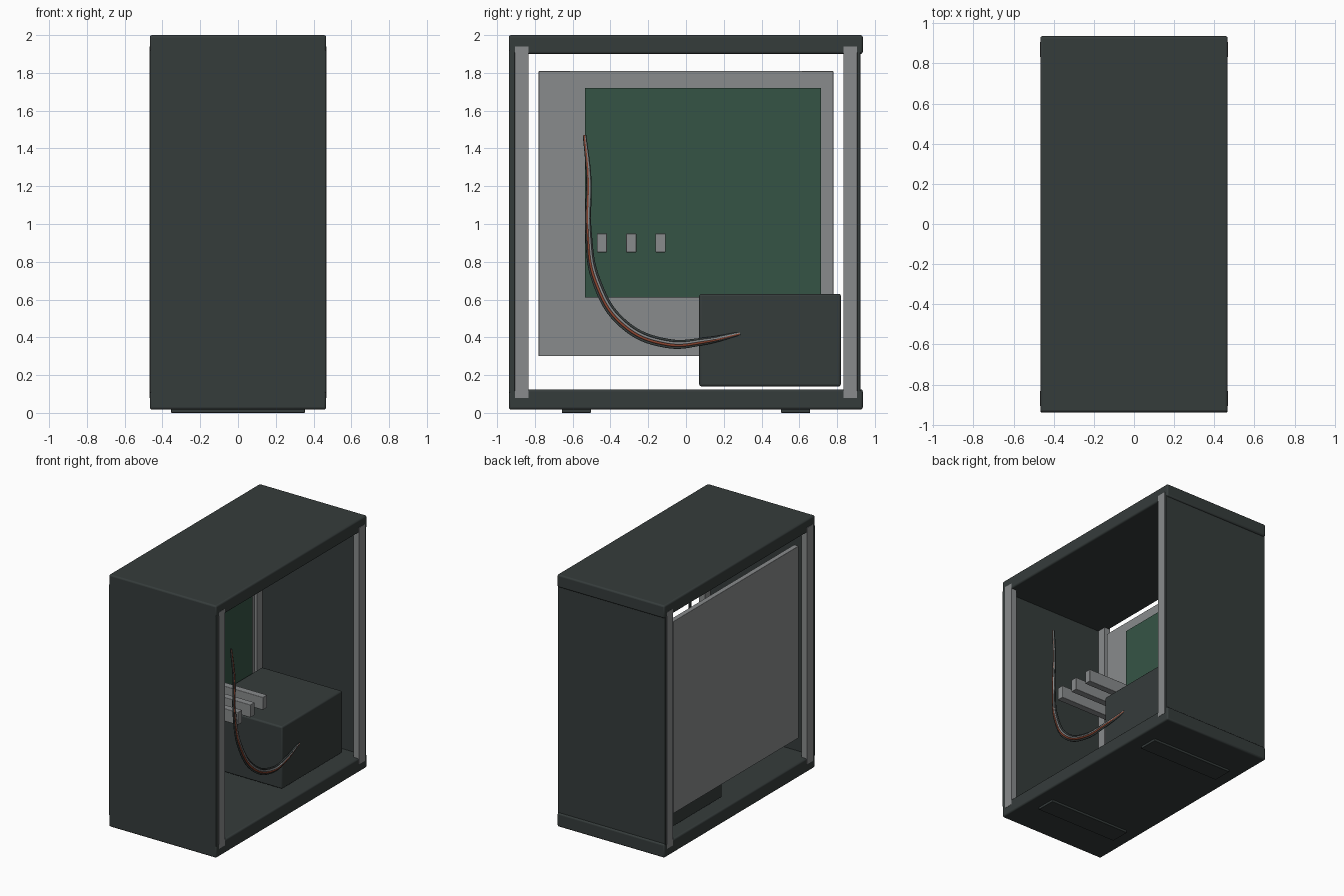
import bpy, math

if "Cube" in bpy.data.objects:
    bpy.data.objects.remove(bpy.data.objects["Cube"])


def material(name, rgb):
    m = bpy.data.materials.new(name)
    m.diffuse_color = (*rgb, 1)
    m.use_nodes = True
    m.node_tree.nodes["Principled BSDF"].inputs["Base Color"].default_value = m.diffuse_color
    return m


DARK = material("charcoal", (0.036, 0.045, 0.044))
GREY = material("metal grey", (0.25, 0.26, 0.265))
GREEN = material("board green", (0.036, 0.088, 0.060))
RED = material("wire red", (0.26, 0.06, 0.03))


def box(name, x, y, z, mat, bevel=0.0):
    """Box from (min, max) ranges, with optional rounded edges."""
    bpy.ops.mesh.primitive_cube_add(size=1, location=[sum(r) / 2 for r in (x, y, z)])
    o = bpy.context.object
    o.name = name
    o.scale = [r[1] - r[0] for r in (x, y, z)]
    bpy.ops.object.transform_apply(location=False, rotation=False, scale=True)
    o.data.materials.append(mat)
    if bevel:
        b = o.modifiers.new("rounding", 'BEVEL')
        b.width = bevel
        b.segments = 3
        bpy.ops.object.shade_smooth_by_angle(angle=math.radians(35))
    return o


W = 0.467

# Case shell: caps, front and rear panels; both sides are open
box("top_cap", (-W, W), (-0.938, 0.936), (1.90, 2.0), DARK, 0.012)
box("bottom_cap", (-W, W), (-0.938, 0.936), (0.018, 0.125), DARK, 0.012)
box("front_panel", (-W, W), (-0.938, -0.905), (0.108, 1.92), DARK, 0.004)
box("rear_panel", (-W, W), (0.905, 0.924), (0.108, 1.92), DARK, 0.004)

# Feet
for label, y in (("front", -0.58), ("rear", 0.58)):
    box(label + "_foot", (-0.355, 0.355), (y - 0.077, y + 0.077), (0, 0.03), DARK, 0.004)

# Corner rails framing the open sides
for sx, side in ((-1, "left"), (1, "right")):
    for sy, end in ((-1, "front"), (1, "rear")):
        xs = sorted((sx * 0.42, sx * (W + 0.002)))
        ys = sorted((sy * 0.833, sy * 0.906))
        box(f"{end}_{side}_rail", xs, ys, (0.08, 1.94), GREY)

# Tray with the circuit board
box("board_tray", (-0.435, -0.395), (-0.78, 0.78), (0.30, 1.81), GREY, 0.003)
box("circuit_board", (-0.395, -0.375), (-0.535, 0.715), (0.61, 1.72), GREEN)

# Expansion cards
for i, y in enumerate((-0.445, -0.29, -0.135)):
    box(f"expansion_card_{i + 1}", (-0.38, 0.33), (y - 0.027, y + 0.027), (0.85, 0.95), GREY, 0.004)

# Power supply
box("power_supply", (-0.365, 0.335), (0.07, 0.82), (0.14, 0.63), DARK, 0.012)

# Wire bundle: one path, spread sideways in the middle and meeting at the ends
PATH = [(0.315, -0.537, 1.47), (0.325, -0.515, 1.25), (0.33, -0.516, 0.95),
        (0.345, -0.475, 0.70), (0.365, -0.33, 0.47), (0.37, -0.10, 0.368),
        (0.355, 0.10, 0.380), (0.33, 0.285, 0.42)]
SPREAD = [0.15, 0.4, 0.6, 0.9, 1.0, 1.0, 0.7, 0.15]
WIRES = [(-0.018, 0.0, DARK), (-0.006, 0.006, RED), (0.006, 0.006, GREY),
         (0.018, 0.0, DARK), (0.0, -0.01, DARK)]
for n, (off, dx, mat) in enumerate(WIRES):
    cu = bpy.data.curves.new(f"wire_{n + 1}", 'CURVE')
    cu.dimensions = '3D'
    cu.bevel_depth = 0.007
    cu.bevel_resolution = 2
    cu.resolution_u = 8
    cu.use_fill_caps = True
    sp = cu.splines.new('BEZIER')
    sp.bezier_points.add(len(PATH) - 1)
    for i, (x, y, z) in enumerate(PATH):
        a, b = PATH[max(i - 1, 0)], PATH[min(i + 1, len(PATH) - 1)]
        ty, tz = b[1] - a[1], b[2] - a[2]
        k = off * SPREAD[i] / math.hypot(ty, tz)
        p = sp.bezier_points[i]
        p.co = (x + dx * SPREAD[i], y - tz * k, z + ty * k)
        p.handle_left_type = p.handle_right_type = 'AUTO'
    cu.materials.append(mat)
    bpy.context.collection.objects.link(bpy.data.objects.new(f"wire_{n + 1}", cu))
